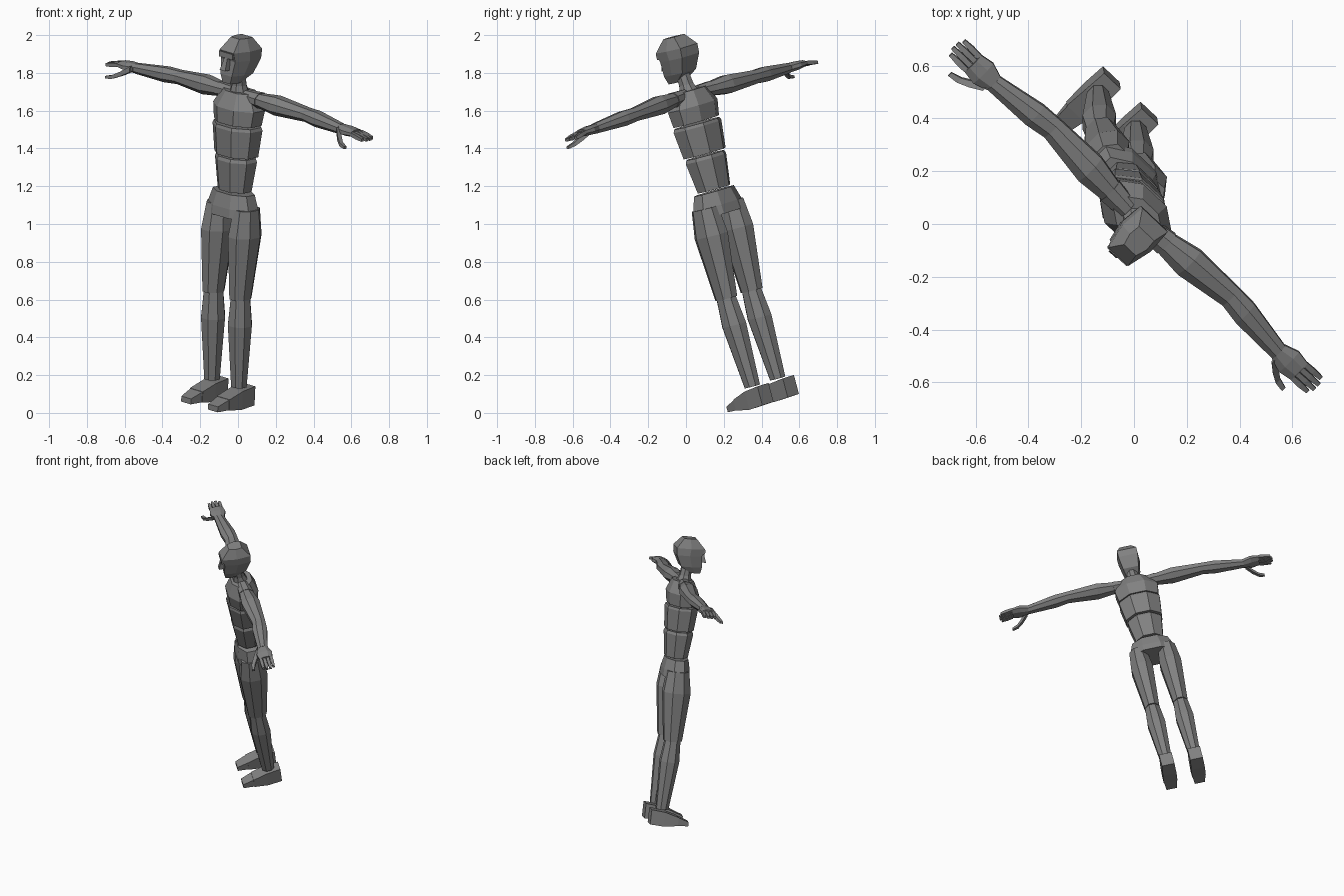
import bpy
import bmesh
from math import sin, cos, pi
from mathutils import Matrix, Vector

cube = bpy.data.objects.get("Cube")
if cube:
    bpy.data.objects.remove(cube, do_unlink=True)

# One clay grey for the whole figure
shade = (.22, .22, .22, 1)
clay_grey = bpy.data.materials.new("clay_grey")
clay_grey.use_nodes = True
clay_grey.diffuse_color = shade
clay_grey.node_tree.nodes["Principled BSDF"].inputs["Base Color"].default_value = shade

# Leaning pose: the figure's own left, up and back axes, pivoting at the neck
left = Vector((.71, -.67, -.21)).normalized()
up = Vector((.04, -.25, .97))
up = (up - left * up.dot(left)).normalized()
back = up.cross(left)
pose = Matrix((left, back, up)).transposed().to_4x4()
pose.translation.z = 1.72


def polygon(sides):
    """Regular section with flat sides, fitted into a square of half size one."""
    angles = [(i + .5) * 2 * pi / sides for i in range(sides)]
    reach = cos(pi / sides)
    return [(cos(angle) / reach, sin(angle) / reach) for angle in angles]


box = polygon(4)
octagon = polygon(8)
# Skull section: narrow face, wide temples, broad back
skull = [(side * u, side * v) for side, u, v in ((1, .8, 1), (-1, .8, -1))]
skull = [(.7, -1), (1, 0), (.9, 1), (-.9, 1), (-1, 0), (-.7, -1)]


def loft(name, axis, section, rings, side=1):
    """Skin rings of (centre, half width, half depth) lying across the axis."""
    bm = bmesh.new()
    loops = []
    for centre, width, depth in rings:
        loop = []
        for u, v in section:
            flat = [u * width, v * depth]
            flat.insert("xyz".index(axis), 0)
            point = Vector(centre) + Vector(flat)
            point.x *= side
            loop.append(bm.verts.new(point))
        loops.append(loop)
    for lower, upper in zip(loops, loops[1:]):
        for i in range(len(section)):
            bm.faces.new((lower[i - 1], lower[i], upper[i], upper[i - 1]))
    bm.faces.new(loops[0])
    bm.faces.new(loops[-1])
    bmesh.ops.recalc_face_normals(bm, faces=bm.faces)
    mesh = bpy.data.meshes.new(name)
    bm.to_mesh(mesh)
    bm.free()
    mesh.materials.append(clay_grey)
    part = bpy.data.objects.new(name, mesh)
    bpy.context.collection.objects.link(part)
    part.matrix_world = pose


def segment(name, axis, section, start, end, first, last,
            belly=None, belly_at=.5, aspect=1, side=1):
    """One body segment: tapers from first to last, swelling to belly on the way."""
    start, end = Vector(start), Vector(end)
    stations = [(start, first), (end, last)]
    if belly:
        stations.insert(1, (start.lerp(end, belly_at), belly))
    rings = [(centre, size, size * aspect) for centre, size in stations]
    loft(name, axis, section, rings, side)


# Head, brow, nose and neck
loft("head", "z", skull, [
    ((0, -.055, .04), .04, .035),
    ((0, -.02, .085), .06, .075),
    ((0, .005, .165), .075, .09),
    ((0, 0, .215), .075, .1),
    ((0, .005, .28), .045, .045),
])
loft("brow", "z", box, [((0, -.09, .18), .05, .015), ((0, -.09, .21), .05, .015)])
loft("nose", "z", box, [((0, -.1, .115), .02, .025), ((0, -.09, .19), .01, .01)])
segment("neck", "z", octagon, (0, .015, -.04), (0, 0, .09), .055, .036,
        belly=.038, belly_at=.45)

# Torso, four stacked blocks with narrow gaps
torso = dict(axis="z", section=octagon)
segment("chest", start=(0, .01, -.185), end=(0, .02, -.015), first=.138, last=.1,
        belly=.15, aspect=.7, **torso)
segment("ribs", start=(0, .01, -.36), end=(0, .01, -.195), first=.125, last=.135,
        belly=.142, belly_at=.9, aspect=.75, **torso)
segment("waist", start=(0, .01, -.555), end=(0, .01, -.37), first=.095, last=.11,
        belly=.118, belly_at=.9, aspect=.8, **torso)
segment("pelvis", start=(0, .005, -.69), end=(0, .005, -.565), first=.155, last=.125,
        belly=.15, belly_at=.4, aspect=.6, **torso)

# Joints of the left side, mirrored for the right
collar = Vector((.05, .02, -.035))
shoulder = Vector((.15, .025, -.04))
elbow = Vector((.475, .045, -.05))
wrist = Vector((.76, .015, -.06))
knuckles = Vector((.87, .015, -.06))
hip = Vector((.1, .005, -.64))
knee = Vector((.1, -.01, -1.13))
ankle = Vector((.1, .01, -1.615))
heel = Vector((.1, .09, -1.67))
instep = Vector((.1, -.105, -1.69))
toe_tip = Vector((.1, -.18, -1.705))

for side, word in ((1, "left"), (-1, "right")):
    # Arm
    arm = dict(axis="x", section=octagon, aspect=.8, side=side)
    segment(word + "_shoulder", start=collar, end=shoulder, first=.04, last=.05, **arm)
    segment(word + "_upper_arm", start=shoulder, end=elbow, first=.046, last=.045,
            belly=.062, belly_at=.35, **arm)
    segment(word + "_forearm", start=elbow, end=wrist, first=.045, last=.034,
            belly=.05, belly_at=.3, **arm)

    # Hand: palm, four fingers fanned by length, hooked thumb
    loft(word + "_palm", "x", octagon, [
        (wrist, .036, .025),
        (wrist.lerp(knuckles, .5), .054, .024),
        (knuckles, .045, .018),
    ], side)
    for i in range(4):
        root = knuckles + Vector((0, (i - 1.5) * .024, 0))
        length = .1 - .012 * abs(i - 1.5)
        tip = root + Vector((length, 0, -.015))
        segment(f"{word}_finger_{i + 1}", "x", box, root, tip, .01, .008,
                belly=.011, side=side)
    thumb = []
    for i in range(4):
        bend = sin(i / 3 * pi / 2)
        centre = wrist + Vector((.01 + .04 * i, -.03 - .07 * bend, -.06 * bend))
        thumb.append((centre, .018 - .003 * i, .016 - .003 * i))
    loft(word + "_thumb", "x", box, thumb, side)

    # Leg
    leg = dict(axis="z", section=octagon, side=side)
    segment(word + "_thigh", start=knee, end=hip, first=.05, last=.06,
            belly=.076, belly_at=.7, aspect=1.25, **leg)
    segment(word + "_calf", start=ankle, end=knee, first=.04, last=.05,
            belly=.062, belly_at=.7, aspect=1.05, **leg)

    # Foot
    loft(word + "_foot", "y", box, [
        (heel, .044, .052),
        (heel.lerp(instep, .5), .048, .05),
        (instep, .048, .03),
    ], side)
    loft(word + "_toes", "y", box, [(instep, .045, .028), (toe_tip, .036, .015)], side)
